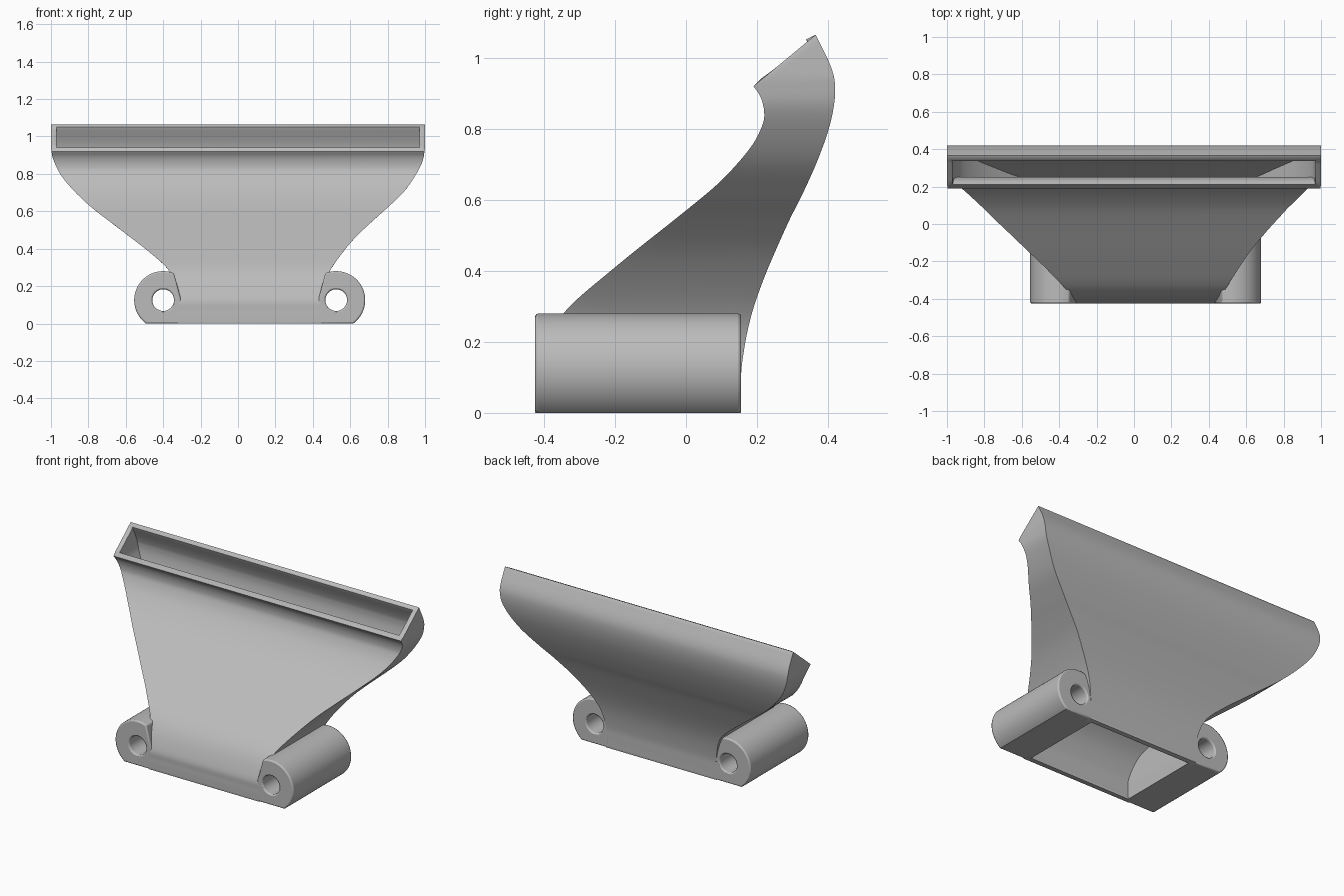
import bpy, bmesh, math
from mathutils import Vector

cube = bpy.data.objects.get("Cube")
if cube:
    bpy.data.objects.remove(cube)

grey = bpy.data.materials.new("plain grey")
grey.use_nodes = True
colour = (0.5, 0.5, 0.5, 1)
grey.diffuse_color = colour
grey.node_tree.nodes["Principled BSDF"].inputs["Base Color"].default_value = colour


def smooth_path(points, steps=5):
    """Catmull-Rom curve through 2D points."""
    p = [Vector(q) for q in points]
    p = [2 * p[0] - p[1]] + p + [2 * p[-1] - p[-2]]
    out = []
    for a, b, c, d in zip(p, p[1:], p[2:], p[3:]):
        for i in range(steps):
            t = i / steps
            out.append(0.5 * (2 * b + (c - a) * t + (2 * a - 5 * b + 4 * c - d) * t ** 2
                              + (3 * b - a - 3 * c + d) * t ** 3))
    return out + [p[-2]]


def width_at(path, z):
    """Sideways position of an edge path at height z."""
    for a, b in zip(path, path[1:]):
        if z <= b.y:
            return a.x + (b.x - a.x) * max(0, z - a.y) / (b.y - a.y)
    return path[-1].x


def finish(bm, name, bevel, wall=0):
    bmesh.ops.recalc_face_normals(bm, faces=bm.faces)
    mesh = bpy.data.meshes.new(name)
    bm.to_mesh(mesh)
    bm.free()
    mesh.materials.append(grey)
    ob = bpy.data.objects.new(name, mesh)
    bpy.context.collection.objects.link(ob)
    if wall:
        mod = ob.modifiers.new("wall", "SOLIDIFY")
        mod.thickness = wall
        mod.offset = -1
        mod.use_even_offset = True
        mod.use_quality_normals = True
    mod = ob.modifiers.new("edge", "BEVEL")
    mod.width = bevel
    mod.segments = 2
    mod.limit_method = "ANGLE"
    mod.angle_limit = math.radians(50)
    bpy.ops.object.select_all(action="DESELECT")
    ob.select_set(True)
    bpy.context.view_layer.objects.active = ob
    bpy.ops.object.shade_smooth_by_angle(angle=math.radians(35))
    return ob


# Duct: side profiles (y, z) and edge profiles (x, z)
front = smooth_path([(-.425, 0), (-.425, .07), (-.418, .14), (-.35, .275), (-.2, .41), (0, .57),
                     (.1, .655), (.18, .745), (.215, .81), (.22, .85), (.21, .89), (.19, .92)])
back = smooth_path([(.155, 0), (.155, .07), (.158, .14), (.18, .26), (.22, .38), (.285, .53),
                    (.325, .61), (.37, .71), (.405, .81), (.42, .9), (.41, .97), (.365, 1.065)])
right_edge = smooth_path([(-.32, 0), (-.32, .13), (-.36, .27), (-.46, .37), (-.6, .48),
                          (-.8, .635), (-.93, .77), (-.985, .87), (-1, .94)])
left_edge = smooth_path([(.445, 0), (.445, .13), (.485, .27), (.6, .43), (.7, .53),
                         (.8, .62), (.9, .72), (.98, .85), (1, .94)])

bm = bmesh.new()
rings = []
for f, b in zip(front, back):
    side = [f.lerp(b, i / 8) for i in range(9)]
    ring = [(width_at(left_edge, p.y), p.x, p.y) for p in side]
    ring += [(width_at(right_edge, p.y), p.x, p.y) for p in reversed(side)]
    rings.append([bm.verts.new(co) for co in ring])
for low, high in zip(rings, rings[1:]):
    for i in range(len(low)):
        j = (i + 1) % len(low)
        bm.faces.new((low[i], low[j], high[j], high[i]))
finish(bm, "duct", 0.007, wall=0.03)


# Mounting lugs: round top, flat bottom, through hole
def lug(name, mirror):
    cx, cz, radius, bore = -.4, .125, .155, .058
    start = math.pi + math.asin(cz / radius)
    end = math.radians(68)
    outline = [(cx + radius * math.cos(start + (end - start) * i / 40),
                cz + radius * math.sin(start + (end - start) * i / 40)) for i in range(41)]
    outline += [(-.305, .13), (-.305, 0)]
    hole = [(cx + bore * math.cos(math.tau * i / 32),
             cz + bore * math.sin(math.tau * i / 32)) for i in range(32)]
    bm = bmesh.new()
    for loop in (outline, hole):
        verts = [bm.verts.new((.125 - x if mirror else x, -.425, z)) for x, z in loop]
        for a, b in zip(verts, verts[1:] + verts[:1]):
            bm.edges.new((a, b))
    bmesh.ops.triangle_fill(bm, edges=bm.edges[:], use_beauty=True)
    faces = bmesh.ops.extrude_face_region(bm, geom=bm.faces[:])["geom"]
    bmesh.ops.translate(bm, vec=(0, .58, 0),
                        verts=[g for g in faces if isinstance(g, bmesh.types.BMVert)])
    finish(bm, name, 0.008)


lug("right_lug", False)
lug("left_lug", True)
